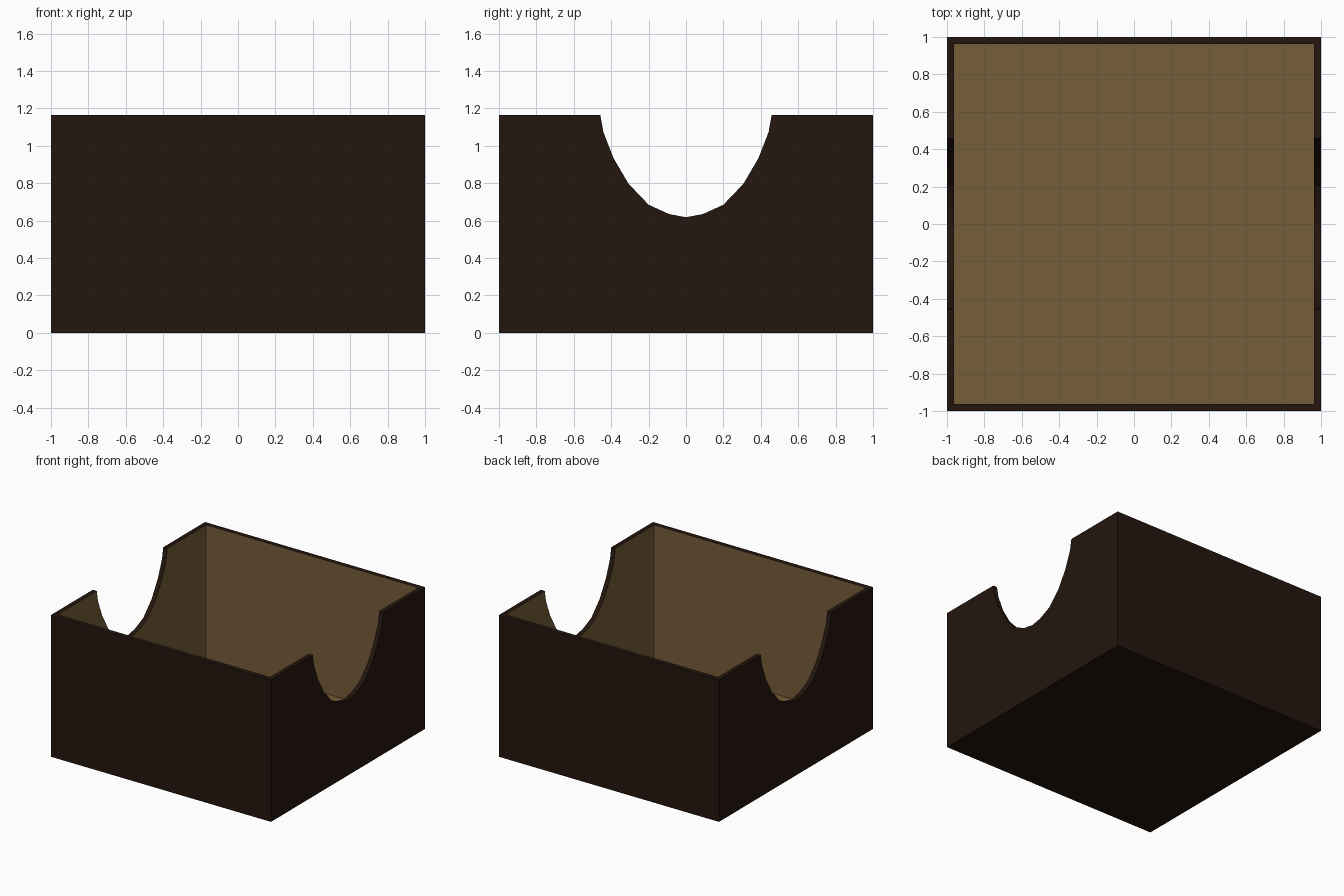
import bpy, bmesh

if "Cube" in bpy.data.objects:
    bpy.data.objects.remove(bpy.data.objects["Cube"])

HEIGHT, WALL, FLOOR = 1.165, 0.037, 0.07


def material(name, rgb):
    m = bpy.data.materials.new(name)
    m.diffuse_color = (*rgb, 1)
    m.use_nodes = True
    m.node_tree.nodes["Principled BSDF"].inputs["Base Color"].default_value = m.diffuse_color
    return m


MATS = [material("dark_wood", (0.018, 0.0078, 0.0045)),
        material("tan_lining", (0.18, 0.11, 0.04))]


def prism(name, outline, x0, x1, slot=0):
    """Extrude a (y, z) outline along x."""
    bm = bmesh.new()
    face = bm.faces.new([bm.verts.new((x0, y, z)) for y, z in outline])
    side = bmesh.ops.extrude_face_region(bm, geom=[face])["geom"]
    verts = [v for v in side if isinstance(v, bmesh.types.BMVert)]
    bmesh.ops.translate(bm, verts=verts, vec=(x1 - x0, 0, 0))
    bmesh.ops.recalc_face_normals(bm, faces=bm.faces)
    for f in bm.faces:
        f.material_index = slot
    me = bpy.data.meshes.new(name)
    bm.to_mesh(me)
    bm.free()
    for m in MATS:
        me.materials.append(m)
    ob = bpy.data.objects.new(name, me)
    bpy.context.collection.objects.link(ob)
    return ob


def rect(half, z0, z1):
    return [(-half, z0), (half, z0), (half, z1), (-half, z1)]


# Outer body
box = prism("open_box", rect(1, 0, HEIGHT), -1, 1)

# Lined interior
inner = 1 - WALL
cavity = prism("cavity_cutter", rect(inner, FLOOR, 1.5), -inner, inner, slot=1)

# Rounded hand notch through both side walls
half = [(0.09, 0.635), (0.2, 0.685), (0.307, 0.797), (0.388, 0.935),
        (0.442, 1.075), (0.458, HEIGHT), (0.458, 1.6)]
outline = [(-y, z) for y, z in reversed(half)] + [(0, 0.618)] + half
notch = prism("notch_cutter", outline, -1.2, 1.2)

for cutter in (cavity, notch):
    mod = box.modifiers.new(cutter.name, "BOOLEAN")
    mod.operation, mod.solver, mod.object = "DIFFERENCE", "EXACT", cutter
    cutter.hide_render = True
    cutter.hide_set(True)
